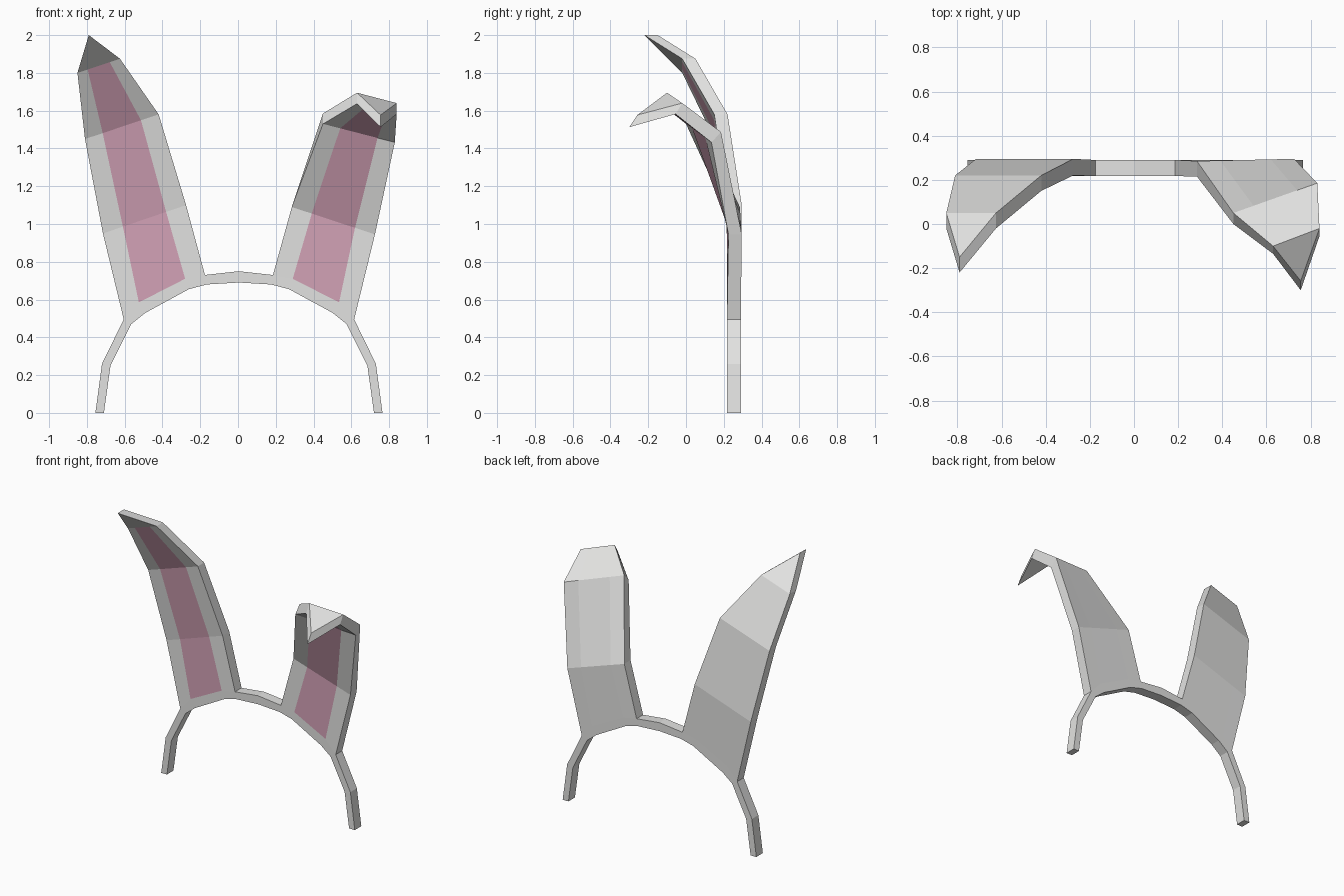
import bpy, bmesh
from mathutils import Vector

if "Cube" in bpy.data.objects:
    bpy.data.objects.remove(bpy.data.objects["Cube"])


def material(name, rgb):
    m = bpy.data.materials.new(name)
    m.diffuse_color = (*rgb, 1)
    m.use_nodes = True
    m.node_tree.nodes["Principled BSDF"].inputs["Base Color"].default_value = m.diffuse_color
    return m


GREY = material("light grey", (0.76, 0.76, 0.75))
PINK = material("inner ear pink", (0.65, 0.36, 0.47))
FRONT, BACK = 0.217, 0.29
CX = 0.005  # mirror line of the headband


def finish(bm, name):
    bmesh.ops.recalc_face_normals(bm, faces=bm.faces[:])
    me = bpy.data.meshes.new(name)
    bm.to_mesh(me)
    bm.free()
    me.materials.append(GREY)
    me.materials.append(PINK)
    ob = bpy.data.objects.new(name, me)
    bpy.context.collection.objects.link(ob)


def mirrored(half):
    return half + [(2 * CX - x, z) for x, z in reversed(half[:-1])]


# Headband: arched strip, open on top where the ears grow out of it
outer = mirrored([(-.755, 0), (-.72, .26), (-.605, .495), (-.525, .585),
                  (-.28, .71), (-.175, .73), (CX, .75)])
inner = mirrored([(-.71, 0), (-.675, .25), (-.565, .47), (-.49, .53),
                  (-.26, .655), (-.165, .68), (CX, .69)])
bm = bmesh.new()
rings = [[bm.verts.new(p) for p in ((o[0], FRONT, o[1]), (o[0], BACK, o[1]),
                                    (i[0], BACK, i[1]), (i[0], FRONT, i[1]))]
         for o, i in zip(outer, inner)]
for n, (a, b) in enumerate(zip(rings, rings[1:])):
    under_ear = n in (2, 3, 4, 7, 8, 9)
    for k in range(4):
        if k == 0 and under_ear:
            continue
        j = (k + 1) % 4
        bm.faces.new((a[k], a[j], b[j], b[k]))
bm.faces.new(rings[0])
bm.faces.new(rings[-1])
finish(bm, "headband")


# Ear: curved plate, four columns of points per row, closing in a tip
def ear(name, base, rows, tip):
    """rows: (outer back, inner back, offset from back to front)."""
    bm = bmesh.new()
    back = [[Vector((x, BACK, z)) for x, z in base]]
    front = [[Vector((x, FRONT, z)) for x, z in base]]
    for o, i, off in rows:
        o, i, off = Vector(o), Vector(i), Vector(off)
        pts = [o.lerp(i, t) for t in (0, .24, .76, 1)]
        back.append(pts)
        front.append([p + off for p in pts])
    grids = [[[bm.verts.new(p) for p in r] for r in g] for g in (front, back)]
    tips = [bm.verts.new(p) for p in tip]
    for side, g in enumerate(grids):
        for a, b in zip(g, g[1:]):
            for c in range(3):
                f = bm.faces.new((a[c], a[c + 1], b[c + 1], b[c]))
                f.material_index = int(side == 0 and c == 1)
        for c in range(3):
            bm.faces.new((g[-1][c], g[-1][c + 1], tips[side]))
    # rim of the plate
    f, b = grids
    for c in (0, 3):
        for r in range(len(f) - 1):
            bm.faces.new((f[r][c], f[r + 1][c], b[r + 1][c], b[r][c]))
        bm.faces.new((f[-1][c], tips[0], tips[1], b[-1][c]))
    finish(bm, name)


flat = (0, -.07, 0)
ear("upright_ear", outer[2:6],
    [((-.715, .295, .95), (-.275, .295, 1.10), (0, -.075, 0)),
     ((-.81, .22, 1.45), (-.42, .22, 1.58), flat),
     ((-.85, .05, 1.80), (-.625, .05, 1.875), flat)],
    [(-.79, -.22, 2.0), (-.79, -.15, 2.0)])

ear("folded_ear", outer[7:11][::-1],
    [((.725, .295, .945), (.285, .285, 1.09), flat),
     ((.83, .185, 1.487), (.45, .05, 1.585), (0, -.05, -.055)),
     ((.84, -.02, 1.64), (.63, -.10, 1.695), (0, -.035, -.058))],
    [(.755, -.30, 1.513), (.755, -.258, 1.577)])
